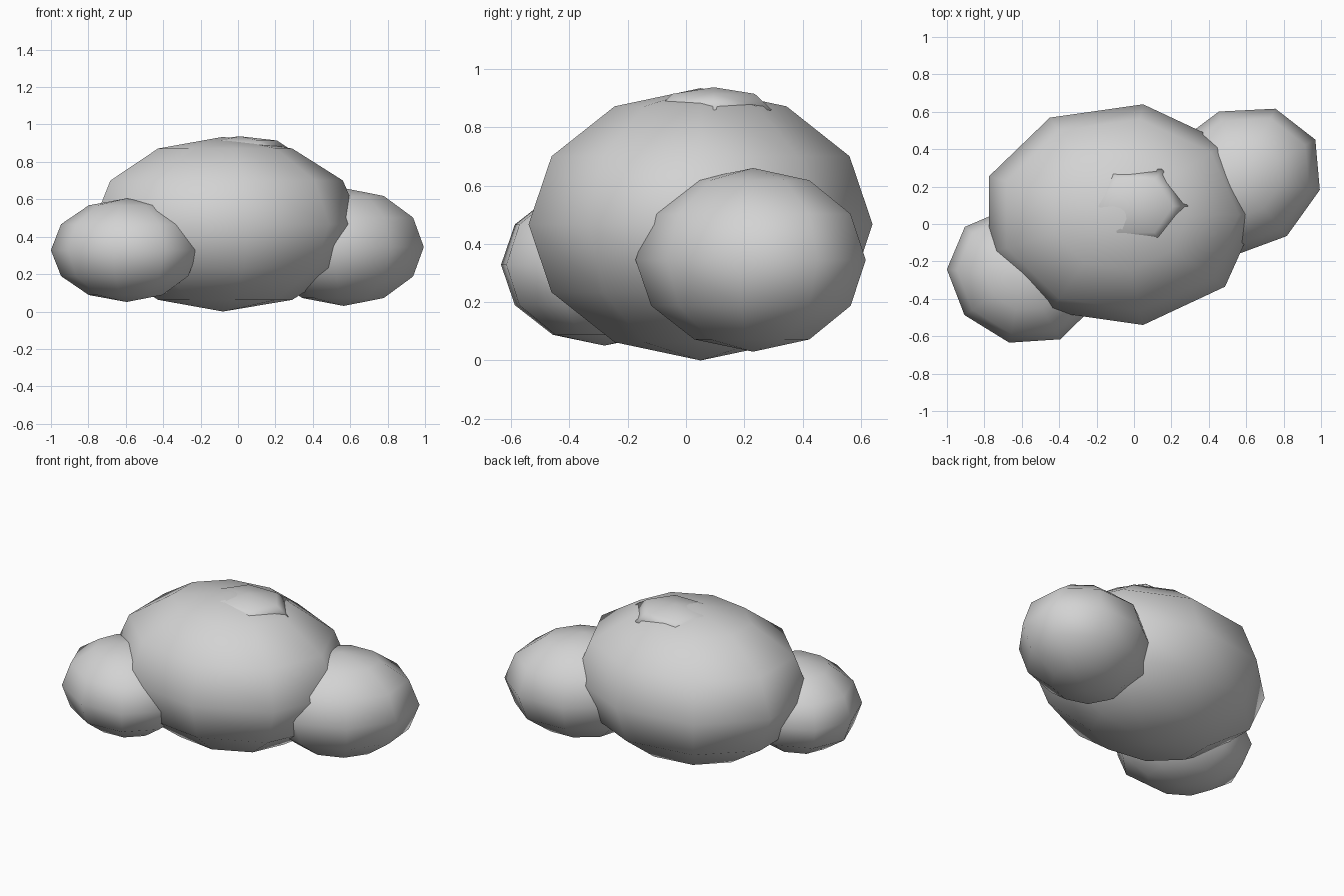
import bpy, bmesh, math
from mathutils import Matrix, Vector

if "Cube" in bpy.data.objects:
    bpy.data.objects.remove(bpy.data.objects["Cube"])

# One pale grey colour for the whole cloud
grey = bpy.data.materials.new("pale_grey")
grey.diffuse_color = (0.65, 0.65, 0.65, 1)
grey.use_nodes = True
grey.node_tree.nodes["Principled BSDF"].inputs["Base Color"].default_value = grey.diffuse_color


def puff(name, center, radii, turn=0.0, segments=9, rings=6):
    """Smooth-shaded, low-poly squashed sphere with a vertex column on its local +x."""
    bm = bmesh.new()
    top = bm.verts.new((0, 0, 1))
    bottom = bm.verts.new((0, 0, -1))
    rows = []
    for r in range(1, rings):
        t = math.pi * r / rings
        rows.append([bm.verts.new((math.sin(t) * math.cos(math.tau * s / segments),
                                   math.sin(t) * math.sin(math.tau * s / segments),
                                   math.cos(t))) for s in range(segments)])
    for s in range(segments):
        n = (s + 1) % segments
        bm.faces.new((top, rows[0][s], rows[0][n]))
        bm.faces.new((bottom, rows[-1][n], rows[-1][s]))
        for a, b in zip(rows, rows[1:]):
            bm.faces.new((a[s], b[s], b[n], a[n]))
    bm.transform(Matrix.LocRotScale(Vector(center),
                                    Matrix.Rotation(turn, 3, 'Z').to_quaternion(),
                                    Vector(radii)))
    bmesh.ops.recalc_face_normals(bm, faces=bm.faces)
    for f in bm.faces:
        f.smooth = True
    mesh = bpy.data.meshes.new(name)
    bm.to_mesh(mesh)
    bm.free()
    mesh.materials.append(grey)
    obj = bpy.data.objects.new(name, mesh)
    bpy.context.collection.objects.link(obj)
    return obj


# Large central puff and its two side puffs
puff("main_puff", (-0.08, 0.05, 0.467), (0.74, 0.599, 0.467))
puff("right_puff", (0.565, 0.23, 0.345), (0.461, 0.385, 0.315), 0.5)
puff("left_puff", (-0.595, -0.28, 0.328), (0.413, 0.36, 0.277), -0.4)

# Small flat bump on top
puff("top_bump", (0.01, 0.095, 0.86), (0.28, 0.23, 0.077), segments=6, rings=4)
